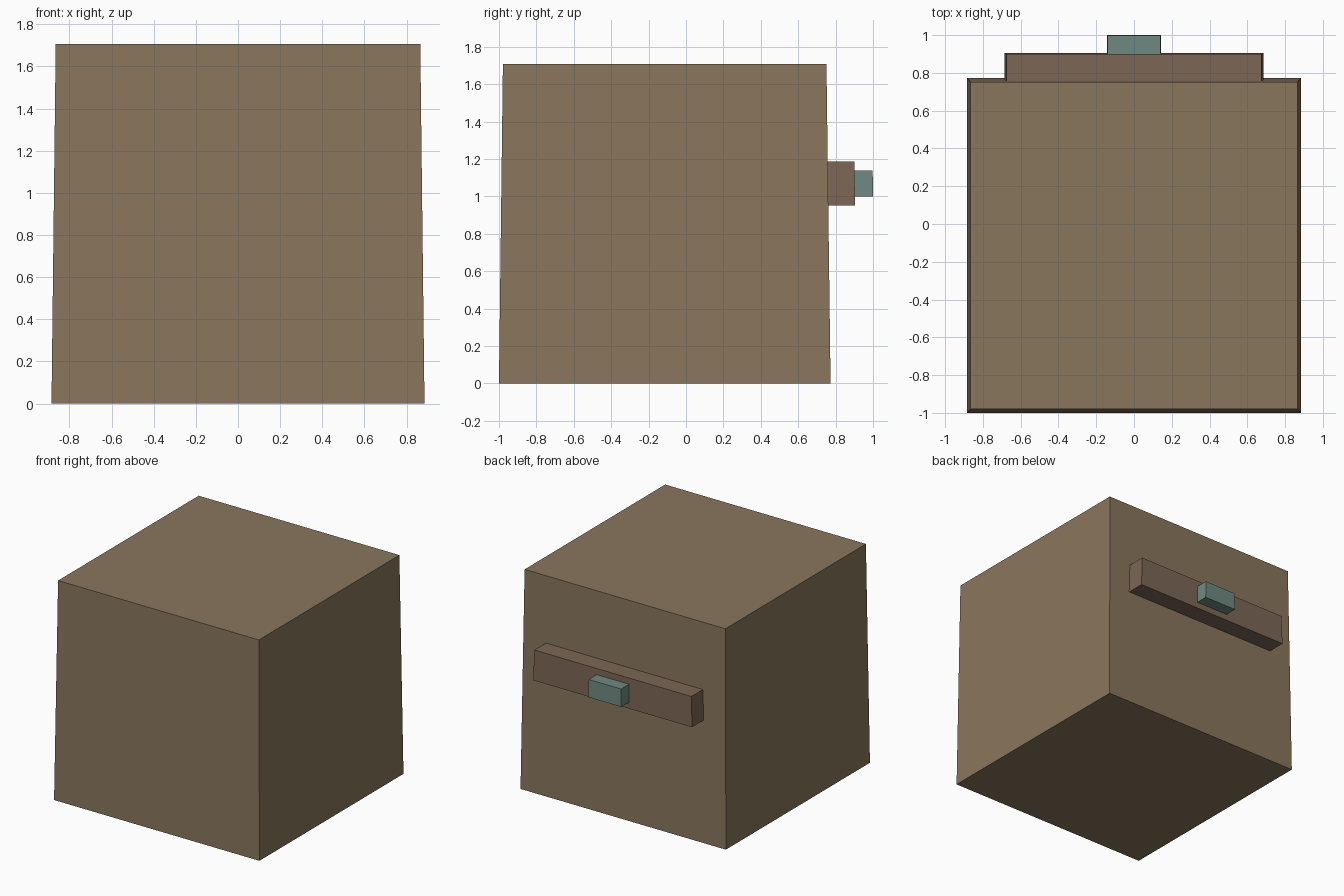
import bpy
import bmesh

if "Cube" in bpy.data.objects:
    bpy.data.objects.remove(bpy.data.objects["Cube"])


def material(name, color):
    mat = bpy.data.materials.new(name)
    mat.diffuse_color = (*color, 1)
    mat.use_nodes = True
    mat.node_tree.nodes["Principled BSDF"].inputs["Base Color"].default_value = mat.diffuse_color
    return mat


def tapered_box(name, bottom, top, z0, z1, mat):
    """Box between two rectangles, each given as (half width, y min, y max)."""
    bm = bmesh.new()
    rings = []
    for (w, y0, y1), z in ((bottom, z0), (top, z1)):
        rings.append([bm.verts.new((x, y, z))
                      for x, y in ((-w, y0), (w, y0), (w, y1), (-w, y1))])
    low, high = rings
    bm.faces.new(low[::-1])
    bm.faces.new(high)
    for i in range(4):
        j = (i + 1) % 4
        bm.faces.new((low[i], low[j], high[j], high[i]))
    mesh = bpy.data.meshes.new(name)
    bm.to_mesh(mesh)
    bm.free()
    mesh.materials.append(mat)
    obj = bpy.data.objects.new(name, mesh)
    bpy.context.collection.objects.link(obj)
    return obj


body_brown = material("body_brown", (0.25, 0.18, 0.11))
bar_brown = material("bar_brown", (0.20, 0.135, 0.09))
latch_teal = material("latch_teal", (0.16, 0.25, 0.22))

# Main block, slightly narrower at the top
tapered_box("body", (0.885, -1.0, 0.773), (0.865, -0.979, 0.751), 0, 1.707, body_brown)
# Wide bar across the back
tapered_box("back_bar", (0.685, 0.757, 0.904), (0.676, 0.755, 0.9), 0.95, 1.186, bar_brown)
# Small block on the bar
tapered_box("back_latch", (0.142, 0.899, 1.0), (0.139, 0.897, 0.998), 1.0, 1.138, latch_teal)
